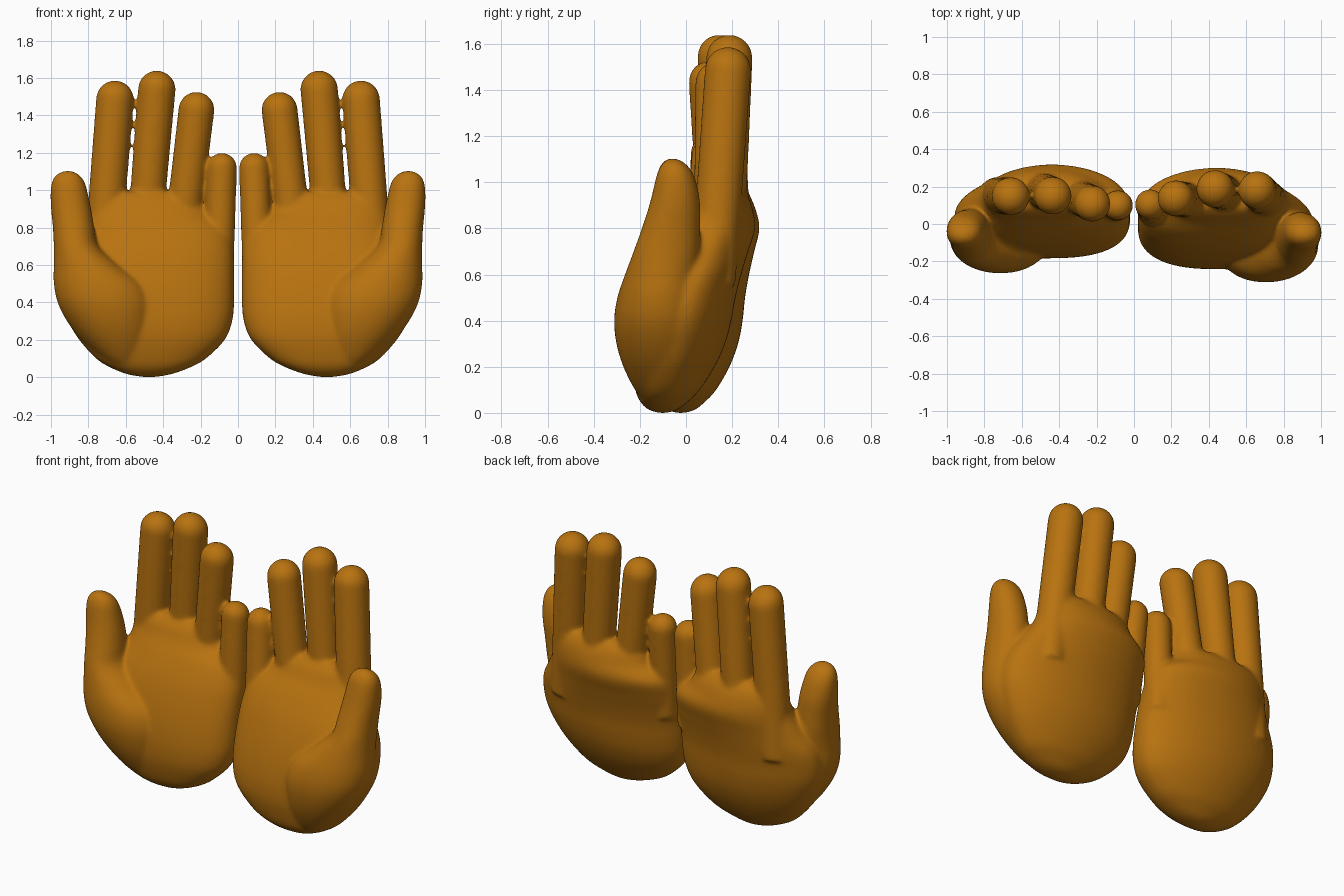
import bpy, bmesh, math

cube = bpy.data.objects.get("Cube")
if cube:
    bpy.data.objects.remove(cube, do_unlink=True)

skin = bpy.data.materials.new("warm_amber")
skin.use_nodes = True
AMBER = (0.48, 0.17, 0.005, 1)
skin.diffuse_color = AMBER
skin.node_tree.nodes["Principled BSDF"].inputs["Base Color"].default_value = AMBER

SIDES = 48


def spline(rows, steps=5):
    """Smoothly subdivide a list of section rows."""
    out = []
    for i in range(len(rows) - 1):
        a, b = rows[max(i - 1, 0)], rows[i]
        c, d = rows[i + 1], rows[min(i + 2, len(rows) - 1)]
        for s in range(steps):
            t = s / steps
            out.append([0.5 * (2 * q + (r - p) * t + (2 * p - 5 * q + 4 * r - w) * t * t
                               + (3 * q - p - 3 * r + w) * t ** 3)
                        for p, q, r, w in zip(a, b, c, d)])
    return out + [rows[-1]]


def loft(bm, rows, front=2.0, back=2.0):
    """Closed skin over level sections given as z, x0, x1, y0, y1."""
    rings = []
    for z, x0, x1, y0, y1 in rows:
        ring = []
        for i in range(SIDES):
            a = math.tau * i / SIDES
            c, s = math.cos(a), math.sin(a)
            power = back if s > 0 else front
            u = math.copysign(abs(c) ** (2 / power), c)
            v = math.copysign(abs(s) ** (2 / power), s)
            ring.append(bm.verts.new(((x0 + x1) / 2 + u * (x1 - x0) / 2,
                                      (y0 + y1) / 2 + v * (y1 - y0) / 2, z)))
        rings.append(ring)
    for low, high in zip(rings, rings[1:]):
        for i in range(SIDES):
            j = (i + 1) % SIDES
            bm.faces.new((low[i], low[j], high[j], high[i]))
    bm.faces.new(rings[0][::-1])
    bm.faces.new(rings[-1])


def finger(bm, base, tip, r0, r1):
    """Tapered finger with a round end; tip is its highest point."""
    end = (tip[0], tip[1], tip[2] - r1)
    rows = []
    for i in range(9):
        t = i / 8
        x, y, z = (p + (q - p) * t for p, q in zip(base, end))
        r = r0 + (r1 - r0) * t
        rows.append((z, x - r, x + r, y - r, y + r))
    for i in range(1, 9):
        a = math.radians(i * 10.8)
        r = r1 * math.cos(a)
        rows.append((end[2] + r1 * math.sin(a), end[0] - r, end[0] + r, end[1] - r, end[1] + r))
    loft(bm, rows)


PALM = [
    (0.0, 0.45, 0.50, -0.12, -0.08),
    (0.015, 0.36, 0.59, -0.165, -0.035),
    (0.05, 0.26, 0.68, -0.20, 0.01),
    (0.10, 0.17, 0.76, -0.22, 0.06),
    (0.20, 0.07, 0.85, -0.24, 0.125),
    (0.30, 0.03, 0.91, -0.24, 0.17),
    (0.40, 0.02, 0.95, -0.225, 0.197),
    (0.50, 0.02, 0.96, -0.20, 0.215),
    (0.60, 0.02, 0.94, -0.165, 0.24),
    (0.70, 0.025, 0.88, -0.12, 0.27),
    (0.80, 0.05, 0.82, -0.06, 0.30),
    (0.88, 0.15, 0.80, 0.0, 0.29),
    (0.95, 0.19, 0.79, 0.04, 0.265),
    (0.99, 0.24, 0.75, 0.08, 0.23),
]
THUMB = [
    (0.04, 0.57, 0.62, -0.17, -0.08),
    (0.10, 0.51, 0.73, -0.222, 0.01),
    (0.20, 0.46, 0.84, -0.272, 0.07),
    (0.30, 0.445, 0.915, -0.302, 0.09),
    (0.40, 0.45, 0.965, -0.312, 0.09),
    (0.50, 0.50, 0.985, -0.298, 0.08),
    (0.60, 0.63, 0.985, -0.265, 0.065),
    (0.70, 0.745, 0.985, -0.228, 0.06),
    (0.80, 0.768, 0.99, -0.192, 0.062),
    (0.90, 0.785, 1.0, -0.16, 0.062),
    (0.98, 0.802, 1.003, -0.14, 0.05),
    (1.04, 0.818, 0.997, -0.125, 0.03),
    (1.08, 0.845, 0.975, -0.105, 0.0),
    (1.10, 0.88, 0.94, -0.08, -0.035),
    (1.105, 0.90, 0.92, -0.065, -0.05),
]
FINGERS = [  # base, tip, base radius, end radius
    ((0.732, 0.115, 0.55), (0.658, 0.182, 1.587), 0.099, 0.101),  # index
    ((0.505, 0.160, 0.70), (0.434, 0.188, 1.640), 0.093, 0.101),  # middle
    ((0.310, 0.125, 0.70), (0.222, 0.137, 1.526), 0.093, 0.097),  # ring
    ((0.105, 0.055, 0.55), (0.086, 0.105, 1.200), 0.081, 0.081),  # little
]


def hand(name, side, lean):
    bm = bmesh.new()
    loft(bm, spline(PALM), 2.6, 1.95)
    loft(bm, spline(THUMB), 2.1, 2.1)
    for spec in FINGERS:
        finger(bm, *spec)
    for v in bm.verts:
        v.co.x *= side
        v.co.y += lean * (1.05 - v.co.z)
    bmesh.ops.recalc_face_normals(bm, faces=bm.faces)
    mesh = bpy.data.meshes.new(name)
    bm.to_mesh(mesh)
    bm.free()
    mesh.materials.append(skin)
    ob = bpy.data.objects.new(name, mesh)
    bpy.context.collection.objects.link(ob)
    # Fuse the parts into one soft skin
    fuse = ob.modifiers.new("fuse", 'REMESH')
    fuse.mode = 'VOXEL'
    fuse.voxel_size = 0.0088
    fuse.use_smooth_shade = True
    soften = ob.modifiers.new("soften", 'SMOOTH')
    soften.factor = 0.5
    soften.iterations = 30


hand("left_hand", 1, 0.0)
hand("right_hand", -1, 0.075)
